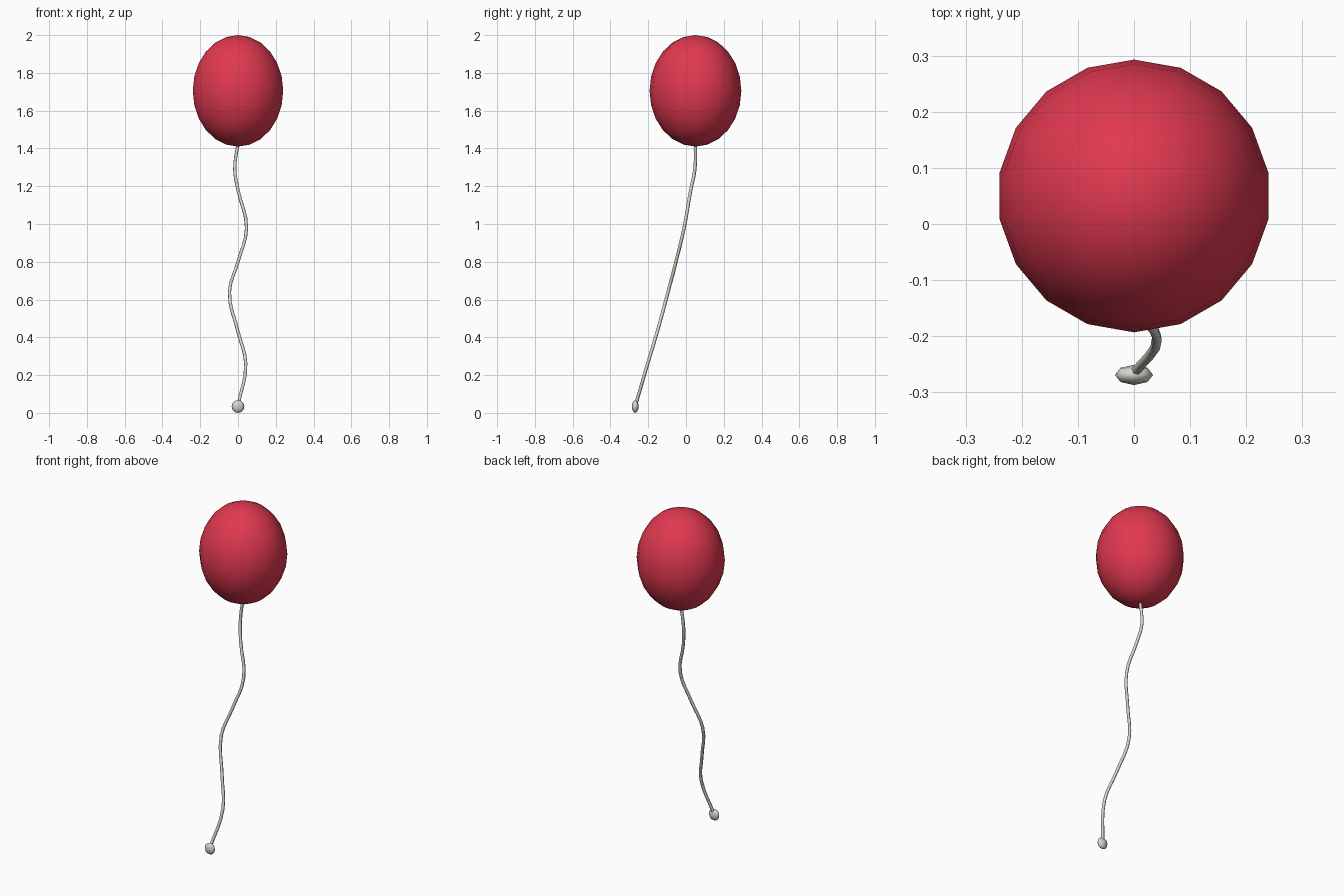
import bpy

if "Cube" in bpy.data.objects:
    bpy.data.objects.remove(bpy.data.objects["Cube"])


def material(name, rgb):
    m = bpy.data.materials.new(name)
    m.diffuse_color = (*rgb, 1)
    m.use_nodes = True
    m.node_tree.nodes["Principled BSDF"].inputs["Base Color"].default_value = m.diffuse_color
    return m


def ellipsoid(name, segments, rings, center, radii, mat):
    bpy.ops.mesh.primitive_uv_sphere_add(segments=segments, ring_count=rings,
                                         radius=1, location=center)
    ob = bpy.context.object
    ob.name = name
    ob.scale = radii
    bpy.ops.object.transform_apply(location=False, rotation=False, scale=True)
    bpy.ops.object.shade_smooth()
    ob.data.materials.append(mat)
    return ob


red = material("balloon_red", (0.75, 0.04, 0.08))
cord = material("cord_white", (0.68, 0.67, 0.60))

# Balloon body
ellipsoid("balloon", 18, 12, (0, 0.05, 1.705), (0.243, 0.243, 0.295), red)

# Small flattened weight at the loose end
ellipsoid("string_end", 8, 6, (0, -0.269, 0.034), (0.034, 0.018, 0.034), cord)

# Wavy string
path = [(0, 0.05, 1.43), (-0.017, 0.047, 1.29), (0, 0.025, 1.18),
        (0.045, -0.01, 0.98), (0, -0.053, 0.80), (-0.045, -0.095, 0.64),
        (0, -0.152, 0.43), (0.041, -0.203, 0.26), (0, -0.267, 0.04)]
curve = bpy.data.curves.new("string", 'CURVE')
curve.dimensions = '3D'
curve.bevel_depth = 0.009
curve.bevel_resolution = 1
curve.resolution_u = 4
curve.use_fill_caps = True
spline = curve.splines.new('BEZIER')
spline.bezier_points.add(len(path) - 1)
for p, co in zip(spline.bezier_points, path):
    p.co = co
    p.handle_left_type = p.handle_right_type = 'AUTO'
curve.materials.append(cord)
string = bpy.data.objects.new("string", curve)
bpy.context.collection.objects.link(string)
